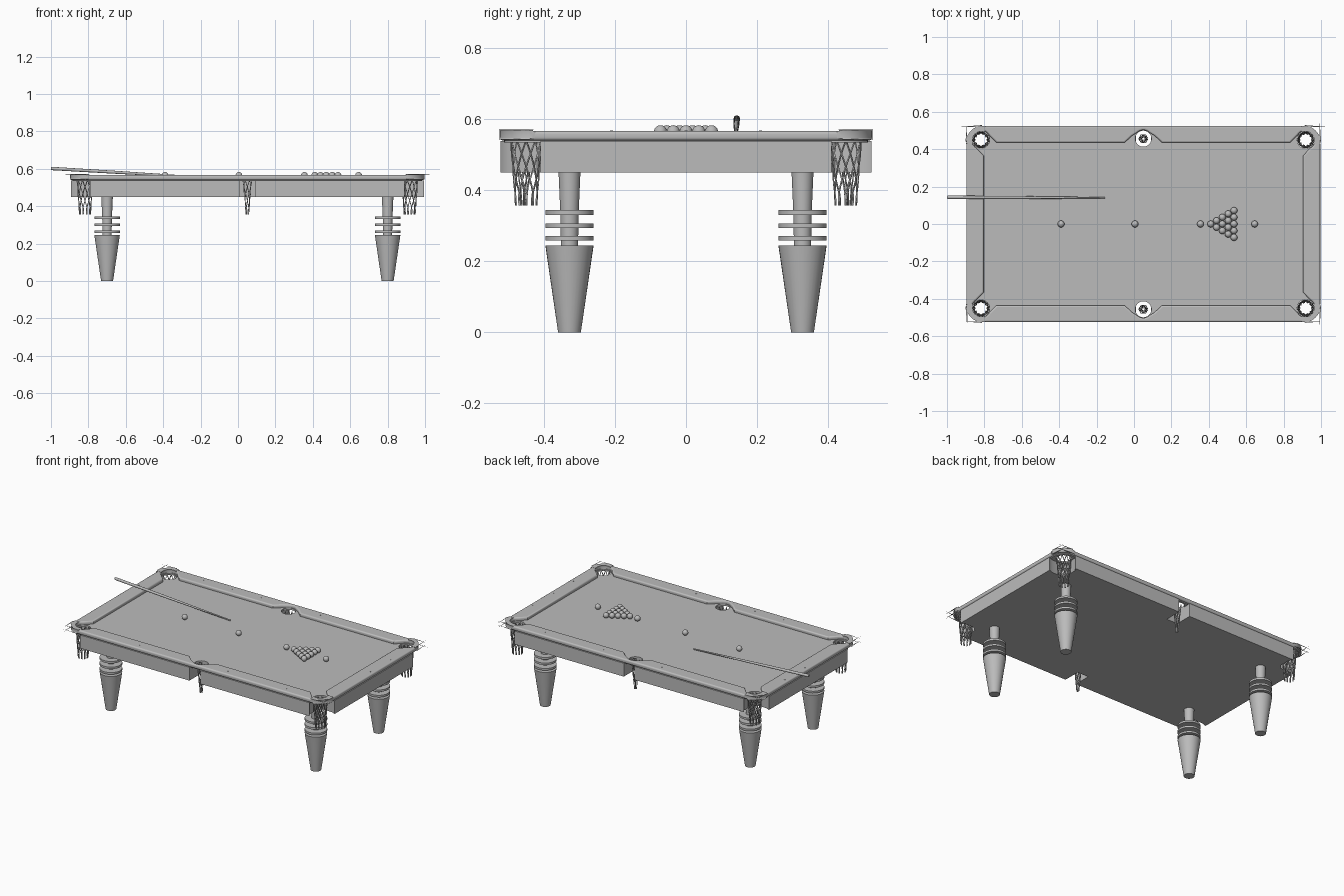
import bpy
from math import sin, cos, pi, radians
from mathutils import Vector

cube = bpy.data.objects.get("Cube")
if cube:
    bpy.data.objects.remove(cube)

CX = 0.05                      # table centre; the cue overhangs to -x
HX, HY = 0.946, 0.524          # half size of the table
CORNER = (0.868, 0.45)         # corner pocket centre
SIDE = (0.0, 0.456)            # side pocket centre
BED = 0.547                    # height of the cloth

grey = bpy.data.materials.new("plain grey")
grey.use_nodes = True
grey.diffuse_color = (0.5, 0.5, 0.5, 1)
grey.node_tree.nodes["Principled BSDF"].inputs["Base Color"].default_value = (0.5, 0.5, 0.5, 1)


def finish(obj, name, smooth=True):
    obj.name = name
    obj.data.materials.clear()
    obj.data.materials.append(grey)
    if smooth:
        bpy.ops.object.select_all(action='DESELECT')
        obj.select_set(True)
        bpy.context.view_layer.objects.active = obj
        bpy.ops.object.shade_smooth_by_angle(angle=radians(35))
    return obj


def curve_mesh(name, paths, closed, **settings):
    """Turn point paths into a filled slab or a bundle of cords."""
    data = bpy.data.curves.new(name, 'CURVE')
    for key, value in settings.items():
        setattr(data, key, value)
    for path in paths:
        spline = data.splines.new('POLY')
        spline.points.add(len(path) - 1)
        for point, co in zip(spline.points, path):
            point.co = (*co, 0, 1) if len(co) == 2 else (*co, 1)
        spline.use_cyclic_u = closed
    obj = bpy.data.objects.new(name, data)
    bpy.context.collection.objects.link(obj)
    bpy.ops.object.select_all(action='DESELECT')
    obj.select_set(True)
    bpy.context.view_layer.objects.active = obj
    bpy.ops.object.convert(target='MESH')
    return finish(bpy.context.object, name)


def slab(name, paths, z0, z1, bevel=0.0):
    obj = curve_mesh(name, paths, True, dimensions='2D', fill_mode='BOTH',
                     extrude=(z1 - z0) / 2 - bevel, bevel_depth=bevel,
                     bevel_resolution=3, offset=-bevel)
    obj.location = (CX, 0, (z0 + z1) / 2)
    return obj


def arc(center, r, a0, a1, n):
    return [(center[0] + r * cos(radians(a0 + (a1 - a0) * i / n)),
             center[1] + r * sin(radians(a0 + (a1 - a0) * i / n))) for i in range(n + 1)]


def four_way(quarter):
    """Mirror a quarter outline (running from +y side to +x side) into a loop."""
    half = quarter + [(x, -y) for x, y in reversed(quarter)]
    return half + [(-x, y) for x, y in reversed(half)]


def rounded(hx, hy, r):
    return four_way(arc((hx - r, hy - r), r, 90, 0, 10))


def lathe(name, profile, location, sides=32):
    verts = [(r * cos(2 * pi * i / sides), r * sin(2 * pi * i / sides), z)
             for r, z in profile for i in range(sides)]
    faces = [(k * sides + i, k * sides + (i + 1) % sides,
              (k + 1) * sides + (i + 1) % sides, (k + 1) * sides + i)
             for k in range(len(profile) - 1) for i in range(sides)]
    faces += [tuple(reversed(range(sides))), tuple(range(len(verts) - sides, len(verts)))]
    mesh = bpy.data.meshes.new(name)
    mesh.from_pydata(verts, [], faces)
    obj = bpy.data.objects.new(name, mesh)
    bpy.context.collection.objects.link(obj)
    obj.location = location
    return finish(obj, name)


corners = [(sx, sy) for sx in (1, -1) for sy in (1, -1)]

# Body with a notch under every pocket
slab("table_body", [four_way([(0.04, 0.41), (0.04, 0.522), (0.84, 0.522), (0.825, 0.5),
                              (0.825, 0.42), (0.845, 0.398), (0.915, 0.398), (0.944, 0.41)])],
     0.45, 0.538)

# Playing bed with six holes
holes = [arc((sx * CORNER[0], sy * CORNER[1]), 0.046, 0, 345, 23) for sx, sy in corners]
holes += [arc((0, s * SIDE[1]), 0.043, 0, 345, 23) for s in (1, -1)]
slab("playing_bed", [rounded(0.935, 0.512, 0.08)] + holes, 0.535, BED)

# Rails: rounded outside, cushion line with pocket mouths inside
cushion = (arc(SIDE, 0.046, 85, 45, 5) + [(0.06, 0.472), (0.1, 0.435), (0.785, 0.435)]
           + arc(CORNER, 0.05, 150, -60, 18) + [(0.853, 0.365)])
slab("rail_frame", [rounded(HX, HY, 0.1), four_way(cushion)], 0.54, 0.567, 0.009)

# Corner pocket castings
for sx, sy in corners:
    cap = ([(HX + 0.001, 0.432)] + arc((HX - 0.099, HY - 0.099), 0.1, 0, 90, 10)
           + [(0.85, HY + 0.001)] + arc(CORNER, 0.05, 110, -20, 12))
    slab("corner_casting", [[(sx * x, sy * y) for x, y in cap]], 0.543, 0.571, 0.005)

# Sight marks on the rails
for s in (1, -1):
    for k in (1, 2, 3):
        for t in (1, -1):
            lathe("sight_mark", [(0.004, 0), (0.004, 0.002)],
                  (CX + t * k * 0.215, s * 0.485, 0.566), 8)
        lathe("sight_mark", [(0.004, 0), (0.004, 0.002)],
              (CX + s * 0.92, (k - 2) * 0.21, 0.566), 8)


# Woven pocket nets
def net(name, x, y, r_top, r_low, strands, cord):
    paths = []
    steps = 12
    for way in (1, -1):
        for i in range(strands):
            path = []
            for k in range(steps + 1):
                t = k / steps
                a = 2 * pi * i / strands + way * min(t, 0.85) * 5 * pi / strands
                r = r_top + (r_low - r_top) * t
                path.append((r * cos(a), r * sin(a), 0.54 - 0.183 * t))
            paths.append(path)
    obj = curve_mesh(name, paths, False, dimensions='3D', bevel_depth=cord,
                     bevel_resolution=0, use_fill_caps=True)
    obj.location = (x, y, 0)


for sx, sy in corners:
    net("corner_net", CX + sx * CORNER[0], sy * CORNER[1], 0.043, 0.03, 10, 0.0025)
for s in (1, -1):
    net("side_net", CX, s * SIDE[1], 0.024, 0.007, 6, 0.002)

# Legs: tapered foot, three loose discs, slim neck
for sx, sy in corners:
    spot = (CX + sx * 0.75, sy * 0.328, 0)
    lathe("leg_foot", [(0.032, 0), (0.068, 0.245)], spot)
    lathe("leg_neck", [(0.024, 0.24), (0.026, 0.34), (0.031, 0.455)], spot)
    for z in (0.258, 0.294, 0.331):
        lathe("leg_disc", [(0.068, z), (0.068, z + 0.013)], spot)

# Balls: triangle rack plus loose ones
R = 0.018
spots = [(0.41 + row * R * 3 ** 0.5, (2 * k - row) * R) for row in range(5) for k in range(row + 1)]
spots += [(-0.39, 0), (0.005, 0), (0.355, 0), (0.645, 0)]
for x, y in spots:
    bpy.ops.mesh.primitive_uv_sphere_add(segments=24, ring_count=14, radius=R,
                                         location=(x, y, BED + R))
    finish(bpy.context.object, "ball")

# Cue leaning over the short rail
butt, tip = Vector((-1.0, 0.143, 0.602)), Vector((-0.155, 0.14, 0.552))
axis = tip - butt
cue = lathe("cue", [(0.007, 0), (0.009, 0.004), (0.008, axis.length * 0.4),
                    (0.004, axis.length)], butt, 16)
cue.rotation_euler = axis.to_track_quat('Z', 'Y').to_euler()
